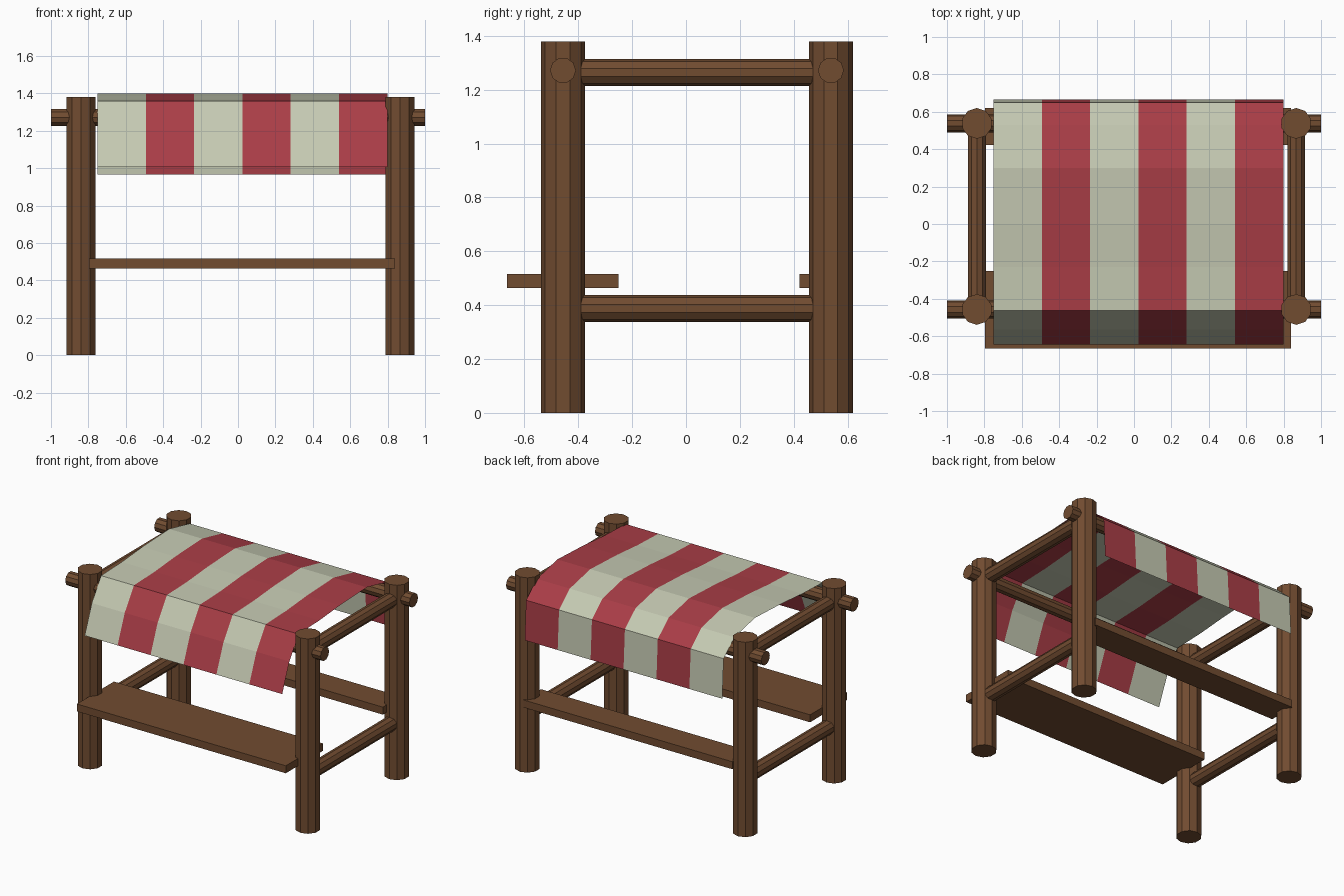
import bpy, bmesh
from mathutils import Vector

if "Cube" in bpy.data.objects:
    bpy.data.objects.remove(bpy.data.objects["Cube"])


def material(name, color):
    m = bpy.data.materials.new(name)
    m.diffuse_color = (*color, 1)
    m.use_nodes = True
    m.node_tree.nodes["Principled BSDF"].inputs["Base Color"].default_value = m.diffuse_color
    return m


WOOD = material("wood", (0.165, 0.072, 0.030))
CREAM = material("cream_cloth", (0.56, 0.59, 0.45))
RED = material("red_cloth", (0.40, 0.047, 0.062))


def finish(name, bm, mats):
    mesh = bpy.data.meshes.new(name)
    bm.to_mesh(mesh)
    bm.free()
    for m in mats:
        mesh.materials.append(m)
    ob = bpy.data.objects.new(name, mesh)
    bpy.context.collection.objects.link(ob)
    return ob


def pole(name, a, b, radius, sides=10):
    """Low-poly log between two points."""
    a, b = Vector(a), Vector(b)
    bm = bmesh.new()
    bmesh.ops.create_cone(bm, cap_ends=True, segments=sides, radius1=radius,
                          radius2=radius, depth=(b - a).length)
    ob = finish(name, bm, [WOOD])
    ob.location = (a + b) / 2
    ob.rotation_mode = 'QUATERNION'
    ob.rotation_quaternion = Vector((0, 0, 1)).rotation_difference(b - a)


def plank(name, lo, hi):
    """Box between two corners."""
    lo, hi = Vector(lo), Vector(hi)
    bm = bmesh.new()
    bmesh.ops.create_cube(bm, size=1)
    bmesh.ops.scale(bm, vec=hi - lo, verts=bm.verts)
    ob = finish(name, bm, [WOOD])
    ob.location = (lo + hi) / 2


XS = {"left": -0.84, "right": 0.867}
YS = {"front": -0.457, "back": 0.538}

# Corner posts
for sx, x in XS.items():
    for sy, y in YS.items():
        pole(f"{sy}_{sx}_post", (x, y, 0), (x, y, 1.38), 0.082)

# Long poles carrying the cloth
for sy, y in YS.items():
    pole(f"{sy}_awning_pole", (-1, y, 1.272), (1, y, 1.272), 0.048)

# Side rails, upper and lower
for sx, x in XS.items():
    for level, z in (("lower", 0.388), ("upper", 1.264)):
        pole(f"{sx}_{level}_rail", (x, YS["front"], z), (x, YS["back"], z), 0.05)

# Counter plank in front and narrow shelf plank at the back
plank("front_counter", (-0.797, -0.665, 0.463), (0.84, -0.25, 0.516))
plank("back_shelf", (-0.797, 0.422, 0.463), (0.84, 0.62, 0.516))

# Striped cloth draped over the poles: (y, z) profile swept along x
profile = [(-0.645, 1.005), (-0.565, 1.205), (-0.462, 1.36), (-0.23, 1.368),
           (0.0, 1.387), (0.30, 1.40), (0.53, 1.35), (0.65, 1.245), (0.665, 0.967)]
STRIPES, X0, X1 = 6, -0.75, 0.798
bm = bmesh.new()
rows = [[bm.verts.new((X0 + (X1 - X0) * i / STRIPES, y, z)) for y, z in profile]
        for i in range(STRIPES + 1)]
for i in range(STRIPES):
    for j in range(len(profile) - 1):
        f = bm.faces.new((rows[i][j], rows[i + 1][j], rows[i + 1][j + 1], rows[i][j + 1]))
        f.material_index = i % 2
finish("striped_awning", bm, [CREAM, RED])
